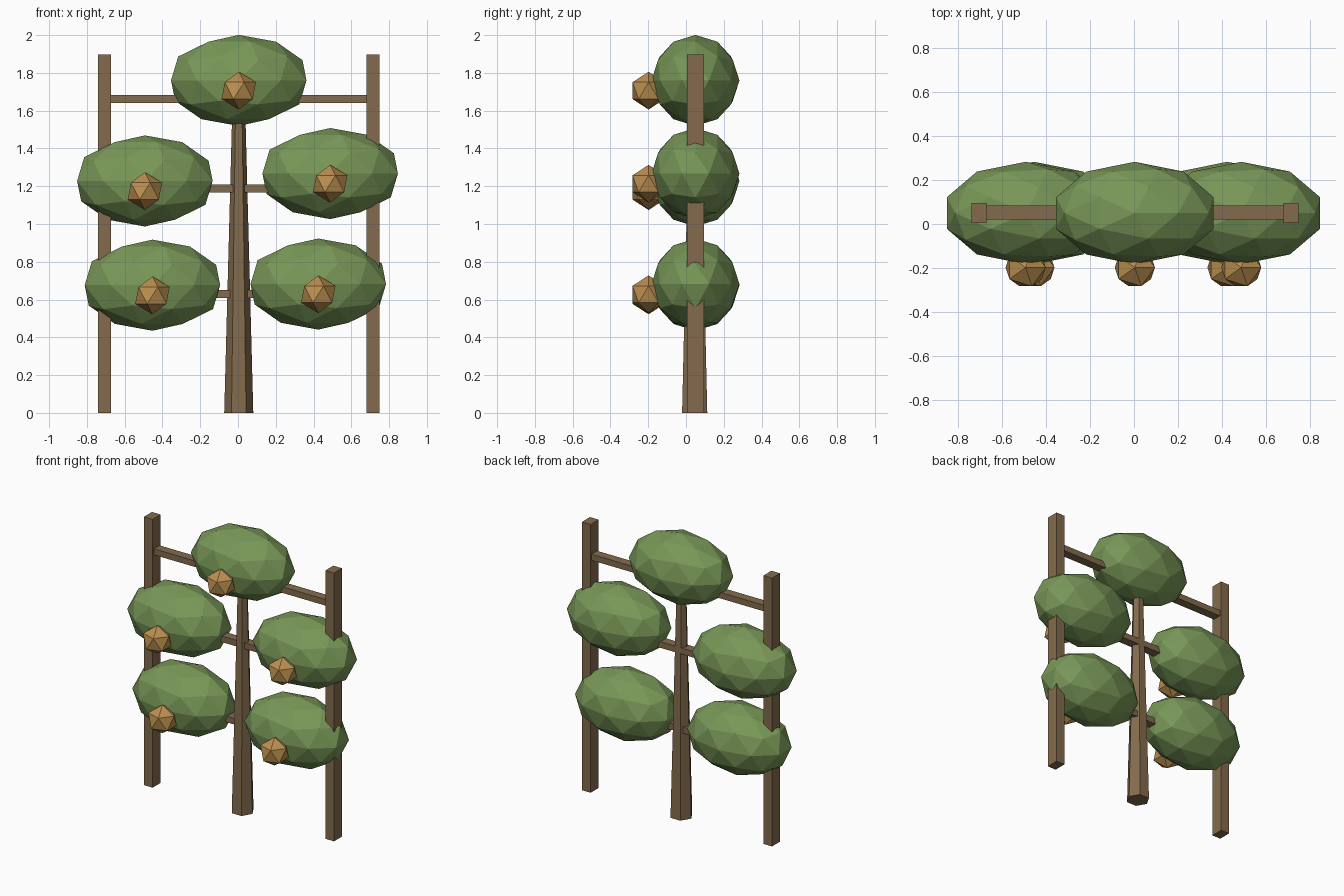
import bpy
import math

if "Cube" in bpy.data.objects:
    bpy.data.objects.remove(bpy.data.objects["Cube"])


def material(name, srgb):
    m = bpy.data.materials.new(name)
    m.diffuse_color = [(c / 255) ** 2.2 for c in srgb] + [1]
    m.use_nodes = True
    m.node_tree.nodes["Principled BSDF"].inputs["Base Color"].default_value = m.diffuse_color
    return m


wood = material("brown wood", (130, 107, 78))
leaf = material("leaf green", (120, 150, 88))
fruit = material("orange fruit", (186, 142, 80))

CX, CY = 0.004, 0.05  # trellis plane centre


def finish(name, mat, scale=(1, 1, 1)):
    o = bpy.context.object
    o.name = name
    o.scale = scale
    o.data.materials.append(mat)
    return o


def box(name, loc, size):
    bpy.ops.mesh.primitive_cube_add(size=1, location=loc)
    return finish(name, wood, size)


def ball(name, loc, subdivisions, scale, mat):
    bpy.ops.mesh.primitive_ico_sphere_add(subdivisions=subdivisions, radius=1, location=loc)
    return finish(name, mat, scale)


# trellis posts
for side, s in (("left", -1), ("right", 1)):
    box(side + "_post", (CX + s * 0.71, CY, 0.949), (0.068, 0.09, 1.898))

# horizontal rails
for i, z in enumerate((0.63, 1.187, 1.662)):
    box(f"rail_{i + 1}", (CX, CY + 0.003, z), (1.40, 0.063, 0.043))

# tapered six-sided trunk
bpy.ops.mesh.primitive_cone_add(vertices=6, radius1=0.077, radius2=0.034, depth=1.62,
                                location=(CX, CY - 0.004, 0.81), rotation=(0, 0, math.radians(30)))
finish("trunk", wood)

# foliage clumps, each with one fruit in front
clumps = [(CX, 1.76), (-0.493, 1.228), (0.488, 1.267), (-0.453, 0.676), (0.425, 0.682)]
for i, (x, z) in enumerate(clumps):
    ball(f"foliage_{i + 1}", (x, CY, z), 2, (0.377, 0.233, 0.241), leaf)
    ball(f"fruit_{i + 1}", (x, CY - 0.248, z - 0.054), 1, (0.102, 0.1, 0.1), fruit)
